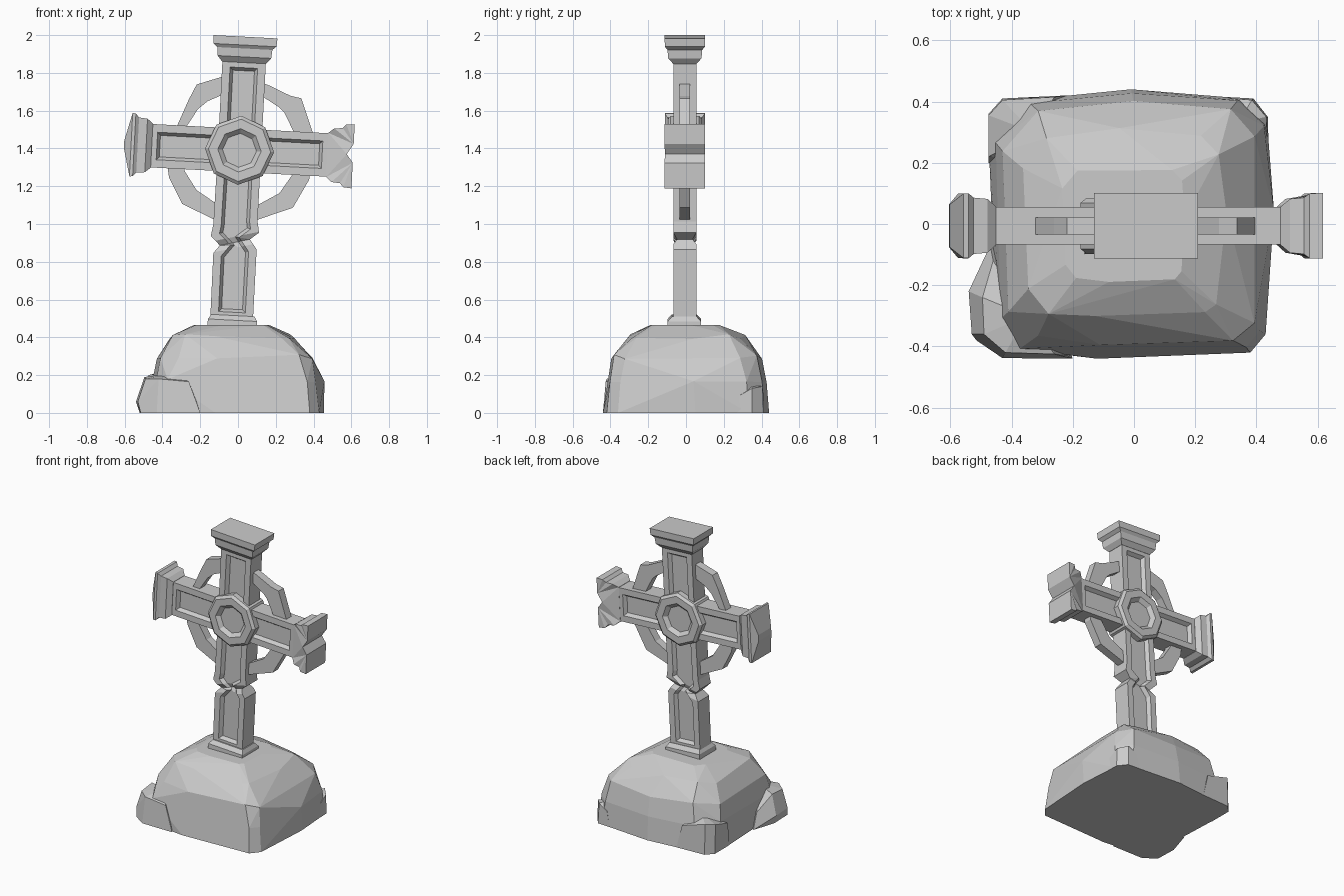
import bpy, bmesh, random
from math import radians, sin, cos, pi
from mathutils import Matrix, Vector

if "Cube" in bpy.data.objects:
    bpy.data.objects.remove(bpy.data.objects["Cube"])

random.seed(4)
# Cross leans slightly to +x around its hub
LEAN = Matrix.Translation((0.008, -0.006, 1.39)) @ Matrix.Rotation(radians(3), 4, 'Y')


def finish(bm, name, matrix=Matrix.Identity(4)):
    bmesh.ops.recalc_face_normals(bm, faces=bm.faces[:])
    me = bpy.data.meshes.new(name)
    bm.to_mesh(me)
    bm.free()
    me.transform(matrix)
    ob = bpy.data.objects.new(name, me)
    bpy.context.collection.objects.link(ob)
    return ob


def loft(rings):
    """Bridge equal-length point rings and cap both ends."""
    bm = bmesh.new()
    loops = [[bm.verts.new(p) for p in r] for r in rings]
    n = len(loops[0])
    for a, b in zip(loops, loops[1:]):
        for i in range(n):
            j = (i + 1) % n
            bm.faces.new((a[i], a[j], b[j], b[i]))
    bm.faces.new(loops[0])
    bm.faces.new(loops[-1])
    return bm


def slab(outline, d):
    return loft([[(x, y, z) for x, z in outline] for y in (-d, d)])


def panelled(outline, d):
    """Slab with a bevelled recessed panel on front and back."""
    bm = slab(outline, d)
    bmesh.ops.recalc_face_normals(bm, faces=bm.faces[:])
    faces = [f for f in bm.faces if abs(f.normal.y) > 0.9]
    bmesh.ops.inset_individual(bm, faces=faces, thickness=0.042, use_even_offset=True)
    bmesh.ops.inset_individual(bm, faces=faces, thickness=0.016, depth=-0.024,
                               use_even_offset=True)
    return bm


def rect(t, w, d):
    return [(-w, -d, t), (w, -d, t), (w, d, t), (-w, d, t)]


def hull(points, name):
    bm = bmesh.new()
    for p in points:
        bm.verts.new(p)
    res = bmesh.ops.convex_hull(bm, input=bm.verts[:])
    loose = {g for g in res["geom_interior"] + res["geom_unused"]
             if isinstance(g, bmesh.types.BMVert)}
    bmesh.ops.delete(bm, geom=list(loose), context='VERTS')
    bmesh.ops.dissolve_limit(bm, angle_limit=radians(4), verts=bm.verts[:], edges=bm.edges[:])
    return finish(bm, name)


# Three upper arms with stepped end caps
for name, ang in (("top", 0), ("right", 90), ("left", -90)):
    m = LEAN @ Matrix.Rotation(radians(ang), 4, 'Y')
    finish(panelled([(-.115, .1), (.115, .1), (.115, .48), (-.115, .48)], 0.061),
           name + "_arm", m)
    prof = [(.465, .117, .062), (.495, .142, .088), (.54, .146, .092),
            (.558, .166, .106), (.602, .17, .107)]
    if name == "right":  # chipped notch in the end, drawn as a side profile
        side = [(w, t) for t, w, d in prof]
        bm = loft([[(-x, y, z) for x, z in side] + [(-.065, y, .602), (-.01, y, .568),
                   (.035, y, .602)] + [(x, y, z) for x, z in reversed(side)]
                   for y in (-.107, .107)])
        for v in bm.verts:  # taper the depth to match the steps
            d = min(prof, key=lambda p: abs(p[0] - v.co.z))[2]
            v.co.y = d if v.co.y > 0 else -d
        bmesh.ops.triangulate(bm, faces=[f for f in bm.faces if len(f.verts) > 4])
        finish(bm, "right_cap", m)
        continue
    rings = [rect(*p) for p in prof]
    if name == "left":  # worn end, coming to a blunt ridge
        rings[-1] = rect(.575, .168, .105)
        rings.append(rect(.612, .02, .07))
    finish(loft(rings), name + "_cap", m)

# Lower leg with chipped sides and a diagonal crack
leg = panelled([(-.108, -.9), (.118, -.9), (.118, -.52), (.08, -.468), (.126, -.43),
                (.115, -.37), (.115, -.1), (-.115, -.1), (-.118, -.4), (-.128, -.46),
                (-.078, -.508), (-.11, -.55)], 0.061)
bmesh.ops.triangulate(leg, faces=[f for f in leg.faces if len(f.verts) > 4])
normal = Vector((-.26, 0, 1)).normalized()
for off in (-.03, 0, .03):
    bmesh.ops.bisect_plane(leg, geom=leg.verts[:] + leg.edges[:] + leg.faces[:], dist=1e-5,
                           plane_co=(0, 0, -.488 + off), plane_no=normal)
for v in leg.verts:
    if abs((v.co - Vector((0, 0, -.488))).dot(normal)) < .003:
        v.co.y *= .68
finish(leg, "leg", LEAN)

# Foot block
finish(loft([rect(-.96, .133, .09), rect(-.9, .13, .088), rect(-.875, .115, .066)]), "foot",
       LEAN @ Matrix.Translation((.01, -.003, 0)))

# Octagonal hub with sunk centre on both faces
hub = [(.09, .066), (.115, .09), (.165, .09), (.183, .075)]
steps = [(r, -y) for r, y in hub] + [(r, y) for r, y in reversed(hub)]
finish(loft([[(r * sin(i * pi / 4), y, r * cos(i * pi / 4)) for i in range(8)]
             for r, y in steps]), "hub", LEAN)

# Wheel segments: (angle, outer radius), roughly worn
segments = {
    "upper_right": [(6, .39), (15, .40), (43, .428), (50, .395), (70, .378), (86, .38)],
    "upper_left": [(94, .40), (107, .40), (126, .416), (138, .38), (161, .355), (174, .36)],
    "lower_left": [(186, .39), (204, .40), (226, .415), (252, .39), (264, .38)],
    "lower_right": [(276, .37), (287, .38), (316, .415), (340, .40), (354, .39)],
}
for name, arc in segments.items():
    rings = []
    for a, r in arc:
        c, s = cos(radians(a)), sin(radians(a))
        rings.append([(q * c, y, q * s) for q, y in
                      ((.31, -.028), (r, -.028), (r, .028), (.31, .028))])
    finish(loft(rings), "wheel_" + name, LEAN)

# Boulder: irregular outline shrinking upward, wrapped in a hull
outline = [(-.475, .27), (-.36, .405), (-.01, .44), (.14, .41), (.36, .41), (.435, .33),
           (.455, .05), (.43, -.36), (.38, -.42), (-.12, -.44), (-.37, -.41), (-.45, -.31)]
pts = []
for z, s in ((0, 1), (.17, .975), (.30, .885), (.405, .71), (.465, .43)):
    for x, y in outline:
        j = 0 if z in (0, .465) else .014
        pts.append((x * s - (.03 if z > .4 else 0) + random.uniform(-j, j),
                    y * s + random.uniform(-j, j), z + random.uniform(-j, j)))
hull(pts, "boulder")

# Broken pieces around the boulder's corners
hull([(-.52, -.23, 0), (-.47, -.07, 0), (-.515, -.38, 0), (-.43, -.438, 0), (-.2, -.44, 0),
      (-.3, -.2, 0), (-.54, -.22, .06), (-.53, -.36, .06), (-.22, -.43, .06),
      (-.495, -.24, .19), (-.49, -.36, .18), (-.42, -.42, .18), (-.26, -.425, .165),
      (-.35, -.3, .21), (-.46, -.12, .1)], "front_left_chunk")
hull([(-.475, .2, 0), (-.475, .36, 0), (-.43, .41, 0), (-.22, .42, 0), (-.3, .2, 0),
      (-.475, .22, .16), (-.475, .355, .2), (-.43, .405, .21), (-.26, .415, .16),
      (-.33, .3, .22)], "back_left_ledge")
hull([(.44, .25, 0), (.437, .35, 0), (.39, .41, 0), (.3, .415, 0), (.3, .3, 0),
      (.435, .28, .09), (.432, .35, .13), (.385, .405, .14), (.32, .41, .1),
      (.34, .33, .15)], "back_right_ledge")
